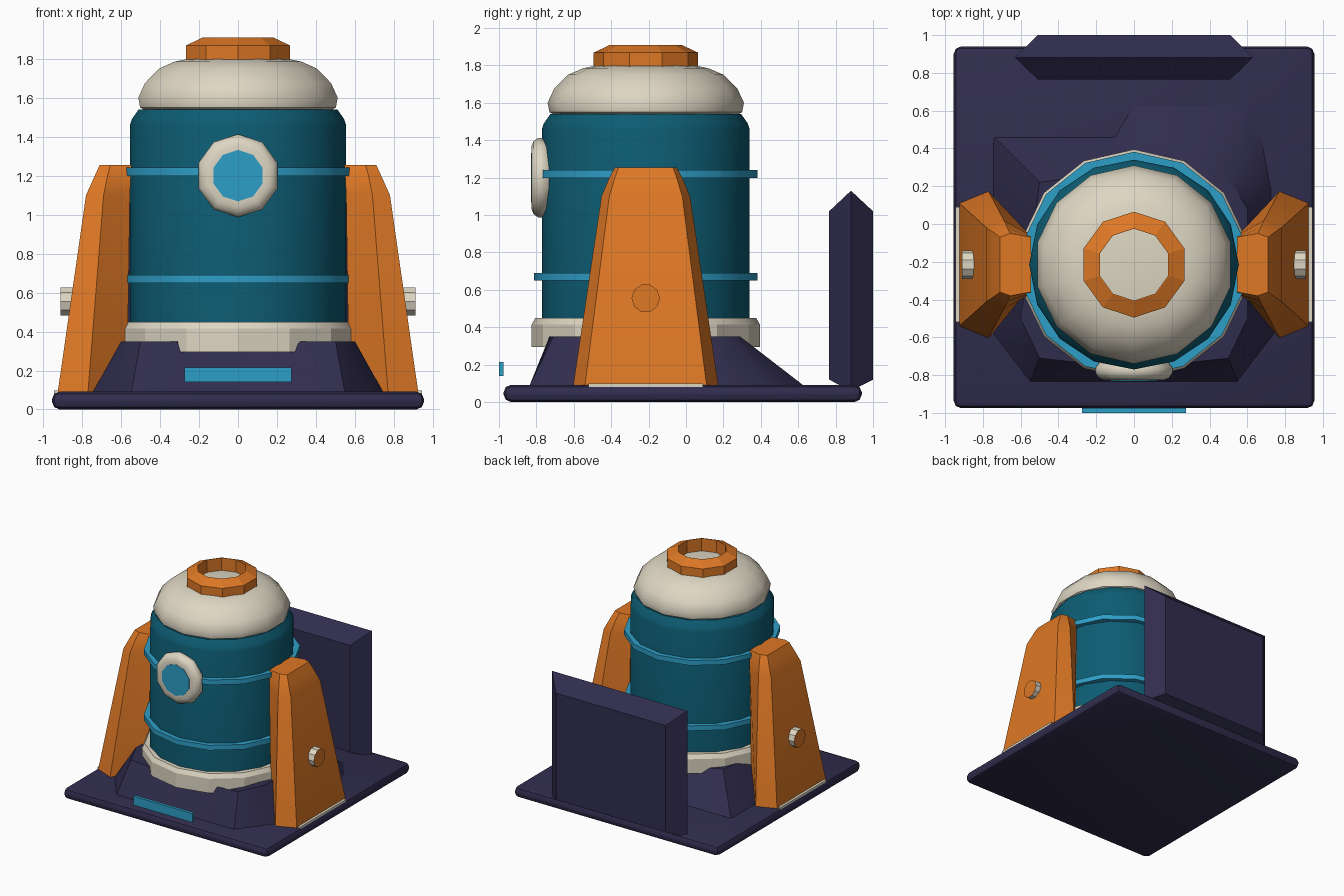
import bpy, bmesh, math
from mathutils import Matrix, Vector

if "Cube" in bpy.data.objects:
    bpy.data.objects.remove(bpy.data.objects["Cube"])

CY = -0.215  # the tank and legs stand in front of the plate centre


def mat(name, r, g, b):
    m = bpy.data.materials.new(name)
    lin = [((c + 0.055) / 1.055) ** 2.4 if c > 0.04 else c / 12.92 for c in (r, g, b)]
    m.diffuse_color = (*lin, 1)
    m.use_nodes = True
    m.node_tree.nodes["Principled BSDF"].inputs["Base Color"].default_value = m.diffuse_color
    return m


NAVY = mat("navy", 0.19, 0.175, 0.305)
TEAL = mat("teal", 0.05, 0.36, 0.45)
BLUE = mat("light_blue", 0.18, 0.62, 0.78)
CREAM = mat("cream", 0.87, 0.84, 0.765)
ORANGE = mat("orange", 0.87, 0.47, 0.145)


def finish(name, bm, *mats, smooth=None):
    bmesh.ops.recalc_face_normals(bm, faces=bm.faces)
    me = bpy.data.meshes.new(name)
    bm.to_mesh(me)
    bm.free()
    ob = bpy.data.objects.new(name, me)
    bpy.context.collection.objects.link(ob)
    for m in mats:
        me.materials.append(m)
    if smooth:
        bpy.ops.object.select_all(action='DESELECT')
        ob.select_set(True)
        bpy.context.view_layer.objects.active = ob
        bpy.ops.object.shade_smooth_by_angle(angle=math.radians(smooth))
    return ob


def loft(rings, closed=False):
    """Skin equal-length point rings; cap the ends, or join last to first."""
    bm = bmesh.new()
    vs = [[bm.verts.new(p) for p in ring] for ring in rings]
    n = len(vs[0])
    pairs = list(zip(vs, vs[1:])) + ([(vs[-1], vs[0])] if closed else [])
    for a, b in pairs:
        for i in range(n):
            j = (i + 1) % n
            bm.faces.new((a[i], a[j], b[j], b[i]))
    if not closed:
        bm.faces.new(vs[0])
        bm.faces.new(vs[-1])
    return bm


def lathe(name, profile, sides, material, matrix=None, closed=False, smooth=None):
    """Turn (radius, height) points about an axis, with a corner on +y."""
    matrix = matrix or Matrix.Translation((0, CY, 0))
    angles = [math.tau * i / sides for i in range(sides)]
    rings = [[matrix @ Vector((r * math.sin(a), r * math.cos(a), z)) for a in angles]
             for r, z in profile]
    return finish(name, loft(rings, closed), material, smooth=smooth)


def box(name, lo, hi, material, bevel=0):
    bm = bmesh.new()
    size = [h - l for l, h in zip(lo, hi)]
    mid = [(h + l) / 2 for l, h in zip(lo, hi)]
    bmesh.ops.create_cube(bm, size=1, matrix=Matrix.Translation(mid) @ Matrix.Diagonal((*size, 1)))
    if bevel:
        bmesh.ops.bevel(bm, geom=bm.edges[:], offset=bevel, segments=2, affect='EDGES', profile=0.5)
    return finish(name, bm, material, smooth=30 if bevel else None)


# Base plate and front sign strip
box("base_plate", (-0.955, -0.975, 0), (0.955, 0.94, 0.092), NAVY, bevel=0.04)
box("front_strip", (-0.275, -1.0, 0.14), (0.275, -0.975, 0.215), BLUE)

# Uneven mound under the tank: foot outline and rim outline, notched at the front
foot = [(-0.55, -0.84), (-0.33, -0.84), (-0.27, -0.84), (0.27, -0.84), (0.33, -0.84),
        (0.55, -0.84), (0.75, -0.58), (0.73, 0.2), (0.68, 0.47), (0.55, 0.64),
        (0.0, 0.64), (-0.1, 0.47), (-0.75, 0.47), (-0.75, -0.58)]
rim = [(-0.5, -0.71, 0.35), (-0.32, -0.73, 0.35), (-0.27, -0.73, 0.295), (0.27, -0.73, 0.295),
       (0.32, -0.73, 0.35), (0.5, -0.71, 0.35), (0.6, -0.5, 0.35), (0.6, 0.08, 0.35),
       (0.5, 0.25, 0.35), (0.36, 0.29, 0.35), (0.02, 0.29, 0.33), (-0.1, 0.28, 0.31),
       (-0.5, 0.22, 0.35), (-0.6, -0.5, 0.35)]
finish("mound", loft([[(x, y, 0.08) for x, y in foot], rim]), NAVY, smooth=40)

# Rear wall slab, chamfered all round to a middle ridge
slab = []
for y, w, lo, hi in ((0.765, 0.51, 0.12, 1.02), (0.882, 0.63, 0.06, 1.13), (1.0, 0.51, 0.12, 1.02)):
    slab.append([(-w, y, lo), (w, y, lo), (w, y, hi), (-w, y, hi)])
finish("rear_wall", loft(slab), NAVY)

# Tank: collar, body, bands, dome and crown
lathe("collar", [(0.61, 0.295), (0.61, 0.415), (0.59, 0.45), (0.54, 0.45)], 14, CREAM, smooth=25)
lathe("tank_body", [(0.555, 0.3), (0.555, 1.46), (0.545, 1.49), (0.51, 1.54)], 16, TEAL, smooth=40)
for name, z in (("lower_band", 0.67), ("upper_band", 1.22)):
    lathe(name, [(0.54, z - 0.021), (0.597, z - 0.021), (0.597, z + 0.021), (0.54, z + 0.021)],
          14, BLUE, closed=True, smooth=30)
lathe("dome", [(0.48, 1.53), (0.515, 1.55), (0.525, 1.60), (0.49, 1.675), (0.415, 1.75),
               (0.335, 1.785), (0.25, 1.802)], 14, CREAM, smooth=40)
lathe("crown", [(0.19, 1.79), (0.28, 1.79), (0.28, 1.868), (0.195, 1.908), (0.19, 1.908)],
      10, ORANGE, closed=True)

# Round front window facing -y
facing = Matrix.Translation((0, 0, 1.2)) @ Matrix.Rotation(math.radians(90), 4, 'X')
lathe("window_frame", [(0.19, 0.73), (0.213, 0.76), (0.213, 0.79), (0.195, 0.815), (0.165, 0.827),
                       (0.13, 0.827)], 10, CREAM, facing, smooth=40)
lathe("window_glass", [(0.132, 0.822), (0.132, 0.83)], 10, BLUE, facing)

# Legs with foot plates and bolts, left and right
for side, s in (("left", -1), ("right", 1)):
    sections = []
    for z, shape in ((0.09, ((0.925, 0.325), (0.77, 0.388), (0.57, 0.16))),
                     (1.10, ((0.78, 0.195), (0.69, 0.237), (0.555, 0.16))),
                     (1.20, ((0.735, 0.165), (0.67, 0.195), (0.55, 0.155))),
                     (1.255, ((0.71, 0.145), (0.655, 0.165), (0.545, 0.145)))):
        ring = [(s * x, CY + h, z) for x, h in shape]
        sections.append(ring + [(x, 2 * CY - y, z) for x, y, z in reversed(ring)])
    finish(side + "_leg", loft(sections), ORANGE, smooth=28)
    x0, x1 = sorted((s * 0.75, s * 0.945))
    box(side + "_foot_plate", (x0, -0.52, 0.08), (x1, 0.09, 0.098), CREAM)
    turn = Matrix.Translation((0, CY, 0.555)) @ Matrix.Rotation(s * math.radians(90), 4, 'Y')
    bolt = lathe(side + "_bolt", [(0.076, 0.8), (0.076, 0.91)], 10, CREAM, turn)
    bolt.data.materials.append(ORANGE)
    for p in bolt.data.polygons:  # orange end caps
        p.material_index = 1 if abs(p.normal.x) > 0.9 else 0
